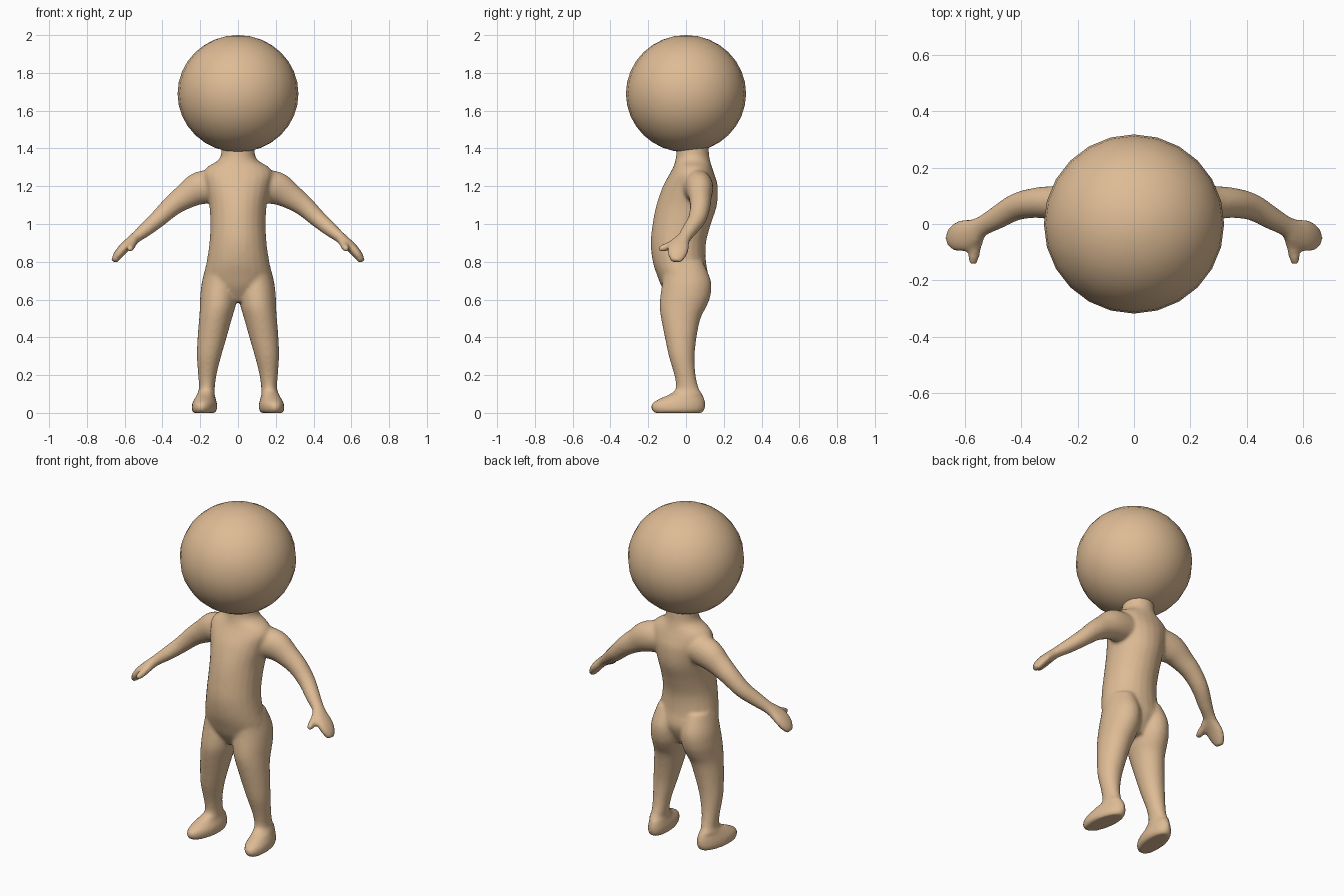
import bpy, bmesh
from math import cos, sin, pi
from mathutils import Vector

if "Cube" in bpy.data.objects:
    bpy.data.objects.remove(bpy.data.objects["Cube"])

skin = bpy.data.materials.new("skin")
skin.diffuse_color = (0.73, 0.50, 0.30, 1)
skin.use_nodes = True
skin.node_tree.nodes["Principled BSDF"].inputs["Base Color"].default_value = skin.diffuse_color
SIDES = 24


def smooth_rows(rows, steps=4):
    """Catmull-Rom interpolation of section rows."""
    out = []
    for i in range(len(rows) - 1):
        quad = zip(rows[max(i - 1, 0)], rows[i], rows[i + 1], rows[min(i + 2, len(rows) - 1)])
        quad = list(quad)
        for s in range(steps):
            t = s / steps
            out.append([0.5 * (2 * b + (c - a) * t + (2 * a - 5 * b + 4 * c - d) * t * t
                               + (3 * b - a - 3 * c + d) * t ** 3) for a, b, c, d in quad])
    return out + [list(rows[-1])]


def loft(bm, sections):
    """Skin a closed tube over (centre, half axis u, half axis v) ellipses."""
    rings = []
    for c, u, v in sections:
        rings.append([bm.verts.new(c + u * cos(2 * pi * k / SIDES) + v * sin(2 * pi * k / SIDES))
                      for k in range(SIDES)])
    for a, b in zip(rings, rings[1:]):
        for k in range(SIDES):
            n = (k + 1) % SIDES
            bm.faces.new((a[k], a[n], b[n], b[k]))
    bm.faces.new(rings[0][::-1])
    bm.faces.new(rings[-1])


def upright(bm, rows, side=1, splay=0):
    """Horizontal sections: z, x_min, x_max, y_front, y_back."""
    secs = []
    for z, x0, x1, y0, y1 in smooth_rows(rows):
        s = splay if z < 0.1 else 0
        secs.append((Vector((side * (x0 + x1) / 2, (y0 + y1) / 2, z)),
                     Vector((side * (x1 - x0) / 2, 0, 0)),
                     Vector((-side * s * (y1 - y0) / 2, (y1 - y0) / 2, 0))))
    loft(bm, secs)


def limb(bm, rows, side, ref):
    """Sections square to a path: x, y, z, radius along ref, other radius."""
    rows = smooth_rows(rows)
    pts = [Vector((side * r[0], r[1], r[2])) for r in rows]
    secs = []
    for i, p in enumerate(pts):
        t = (pts[min(i + 1, len(pts) - 1)] - pts[max(i - 1, 0)]).normalized()
        u = (ref - t * ref.dot(t)).normalized()
        secs.append((p, u * rows[i][3], t.cross(u) * rows[i][4]))
    loft(bm, secs)


bm = bmesh.new()

# torso and neck
torso = [(0.59, 0.06, -0.08, 0.06), (0.66, 0.15, -0.125, 0.10), (0.72, 0.18, -0.15, 0.118),
         (0.8, 0.166, -0.176, 0.106), (0.9, 0.151, -0.187, 0.106), (1.0, 0.147, -0.177, 0.132),
         (1.1, 0.152, -0.157, 0.164), (1.2, 0.172, -0.122, 0.168), (1.26, 0.185, -0.09, 0.152),
         (1.3, 0.165, -0.068, 0.138), (1.335, 0.108, -0.057, 0.128), (1.37, 0.09, -0.052, 0.122),
         (1.44, 0.088, -0.05, 0.118)]
upright(bm, [(z, -w, w, f, b) for z, w, f, b in torso])

# legs with feet, arms with hands, thumbs
leg = [(0.0, 0.122, 0.236, -0.168, 0.088), (0.02, 0.113, 0.244, -0.184, 0.1),
       (0.05, 0.113, 0.24, -0.18, 0.102), (0.075, 0.12, 0.228, -0.14, 0.098),
       (0.1, 0.124, 0.216, -0.085, 0.086), (0.13, 0.123, 0.207, -0.054, 0.068),
       (0.2, 0.114, 0.211, -0.062, 0.051), (0.3, 0.089, 0.218, -0.091, 0.046),
       (0.4, 0.06, 0.214, -0.112, 0.056), (0.5, 0.032, 0.206, -0.132, 0.077),
       (0.56, 0.014, 0.202, -0.14, 0.107), (0.62, 0.004, 0.2, -0.136, 0.13),
       (0.7, 0.005, 0.19, -0.125, 0.132), (0.8, 0.02, 0.163, -0.12, 0.09)]
arm = [(0.09, 0.05, 1.205, 0.085, 0.085), (0.2, 0.07, 1.19, 0.075, 0.088),
       (0.28, 0.075, 1.145, 0.061, 0.068), (0.35, 0.075, 1.095, 0.054, 0.055),
       (0.42, 0.06, 1.03, 0.048, 0.046), (0.49, 0.02, 0.97, 0.041, 0.038),
       (0.54, -0.008, 0.93, 0.037, 0.03), (0.575, -0.03, 0.9, 0.05, 0.028),
       (0.61, -0.042, 0.867, 0.057, 0.027), (0.638, -0.048, 0.832, 0.048, 0.024),
       (0.657, -0.052, 0.8, 0.028, 0.016)]
thumb = [(0.55, -0.03, 0.915, 0.025, 0.025), (0.562, -0.08, 0.888, 0.021, 0.022),
         (0.57, -0.12, 0.873, 0.02, 0.02), (0.573, -0.143, 0.867, 0.013, 0.013)]
for side in (-1, 1):
    upright(bm, leg, side, 0.12)
    limb(bm, arm, side, Vector((0, 1, 0)))
    limb(bm, thumb, side, Vector((1, 0, 0)))

bmesh.ops.recalc_face_normals(bm, faces=bm.faces)
mesh = bpy.data.meshes.new("body")
bm.to_mesh(mesh)
bm.free()
body = bpy.data.objects.new("body", mesh)
bpy.context.collection.objects.link(body)

# fuse the parts into one soft skin
remesh = body.modifiers.new("fuse", "REMESH")
remesh.mode = "VOXEL"
remesh.voxel_size = 0.01
remesh.use_smooth_shade = True
soft = body.modifiers.new("soften", "SMOOTH")
soft.factor = 0.5
soft.iterations = 6
bpy.context.view_layer.objects.active = body
body.select_set(True)
for name in ("fuse", "soften"):
    bpy.ops.object.modifier_apply(modifier=name)
body.data.materials.clear()
body.data.materials.append(skin)

# head
bpy.ops.mesh.primitive_uv_sphere_add(segments=24, ring_count=16, radius=1, location=(0, 0, 1.69))
head = bpy.context.object
head.name = "head"
head.scale = (0.32, 0.318, 0.31)
bpy.ops.object.shade_smooth()
head.data.materials.append(skin)
